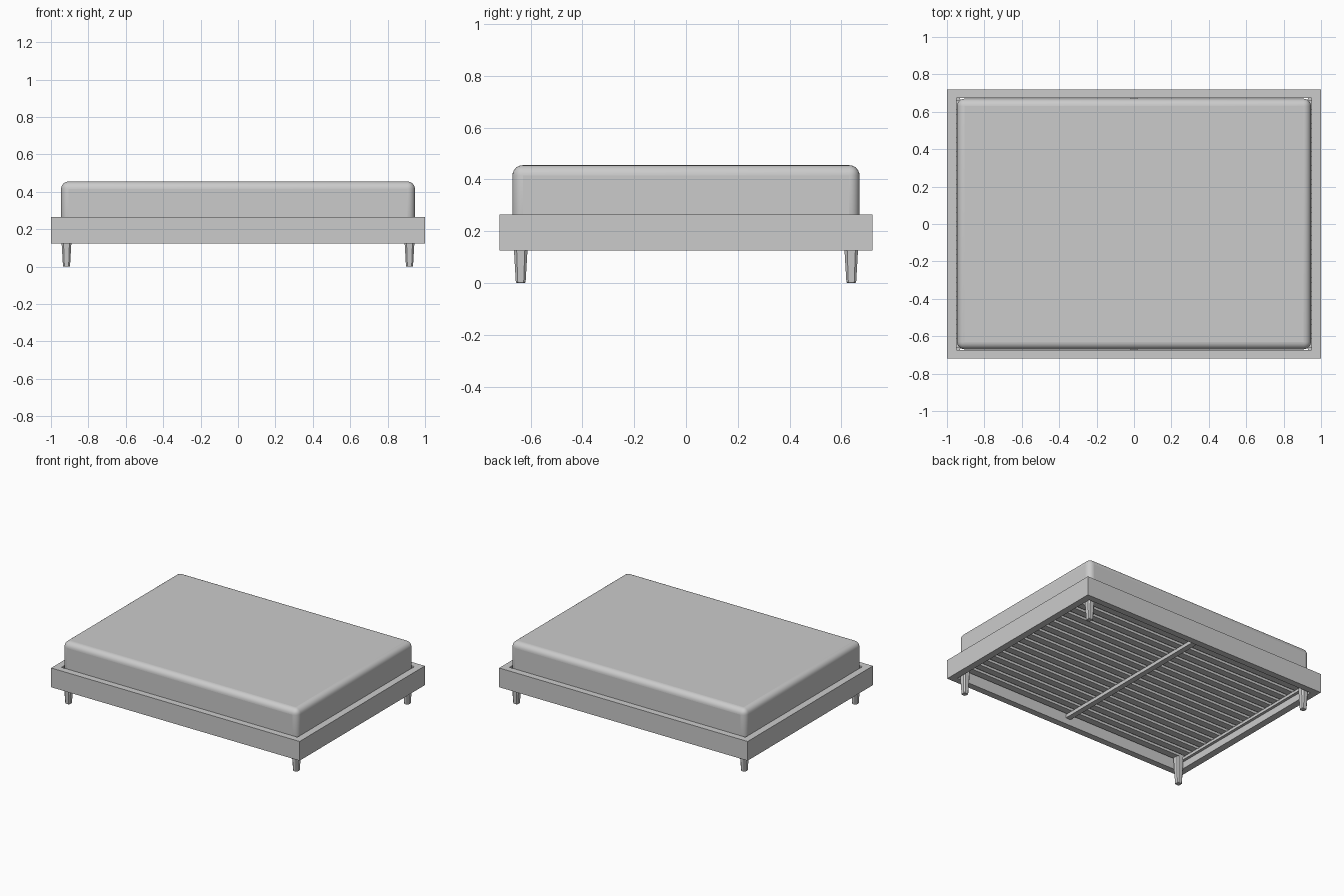
import bpy, bmesh

if "Cube" in bpy.data.objects:
    bpy.data.objects.remove(bpy.data.objects["Cube"])


def finish(name, bm):
    bmesh.ops.recalc_face_normals(bm, faces=bm.faces)
    mesh = bpy.data.meshes.new(name)
    bm.to_mesh(mesh)
    bm.free()
    obj = bpy.data.objects.new(name, mesh)
    bpy.context.collection.objects.link(obj)
    return obj


def add_box(bm, x0, x1, y0, y1, z0, z1):
    verts = bmesh.ops.create_cube(bm, size=1)["verts"]
    for v in verts:
        v.co.x = x1 if v.co.x > 0 else x0
        v.co.y = y1 if v.co.y > 0 else y0
        v.co.z = z1 if v.co.z > 0 else z0


def box(name, *bounds):
    bm = bmesh.new()
    add_box(bm, *bounds)
    return finish(name, bm)


def smooth(obj, angle=0.6):
    bpy.ops.object.select_all(action="DESELECT")
    obj.select_set(True)
    bpy.context.view_layer.objects.active = obj
    bpy.ops.object.shade_smooth_by_angle(angle=angle)


FRAME_X, FRAME_Y, FRAME_Z0, FRAME_Z1 = 1.0, 0.72, 0.125, 0.265
IN_X, IN_Y = 0.95, 0.673
SLAT_Z0, SLAT_Z1 = 0.195, 0.213

# Bed frame: closed rectangular ring swept round a four-point section
bm = bmesh.new()
section = [(FRAME_X, FRAME_Y, FRAME_Z0), (FRAME_X, FRAME_Y, FRAME_Z1),
           (IN_X, IN_Y, FRAME_Z1), (IN_X, IN_Y, FRAME_Z0)]
rings = [[bm.verts.new((sx * x, sy * y, z)) for x, y, z in section]
         for sx, sy in ((1, 1), (-1, 1), (-1, -1), (1, -1))]
for i in range(4):
    a, b = rings[i], rings[(i + 1) % 4]
    for j in range(4):
        k = (j + 1) % 4
        bm.faces.new((a[j], b[j], b[k], a[k]))
finish("bed_frame", bm)

# Mattress with softly rounded edges
mattress = box("mattress", -0.946, 0.946, -0.67, 0.67, SLAT_Z1, 0.455)
bevel = mattress.modifiers.new("rounding", "BEVEL")
bevel.width = 0.04
bevel.segments = 6
smooth(mattress)

# Slats running lengthwise under the mattress
COUNT, WIDTH = 18, 0.05
pitch = 2 * IN_Y / COUNT
bm = bmesh.new()
for i in range(COUNT):
    y = -IN_Y + (i + 0.5) * pitch
    add_box(bm, -IN_X, IN_X, y - WIDTH / 2, y + WIDTH / 2, SLAT_Z0, SLAT_Z1)
finish("slats", bm)

# Support beam across the middle and a ledge at each end
box("centre_beam", -0.02, 0.02, -IN_Y, IN_Y, 0.17, SLAT_Z0)
for side, s in (("left", -1), ("right", 1)):
    x0, x1 = sorted((s * 0.93, s * IN_X))
    box(side + "_ledge", x0, x1, -IN_Y, IN_Y, 0.175, SLAT_Z0)

# Tapered legs with chamfered corners, continued inside the frame
LEVELS = [(0.0, 0.016), (0.004, 0.019), (0.125, 0.026), (0.195, 0.028)]
for end, sy in (("front", -1), ("back", 1)):
    for side, sx in (("left", -1), ("right", 1)):
        bm = bmesh.new()
        loops = []
        for z, r in LEVELS:
            c = r * 0.6
            outline = [(r, c), (c, r), (-c, r), (-r, c),
                       (-r, -c), (-c, -r), (c, -r), (r, -c)]
            loops.append([bm.verts.new((sx * 0.917 + x, sy * 0.638 + y, z))
                          for x, y in outline])
        for a, b in zip(loops, loops[1:]):
            for i in range(8):
                j = (i + 1) % 8
                bm.faces.new((a[i], a[j], b[j], b[i]))
        bm.faces.new(loops[0])
        bm.faces.new(loops[-1])
        finish(f"{end}_{side}_leg", bm)
